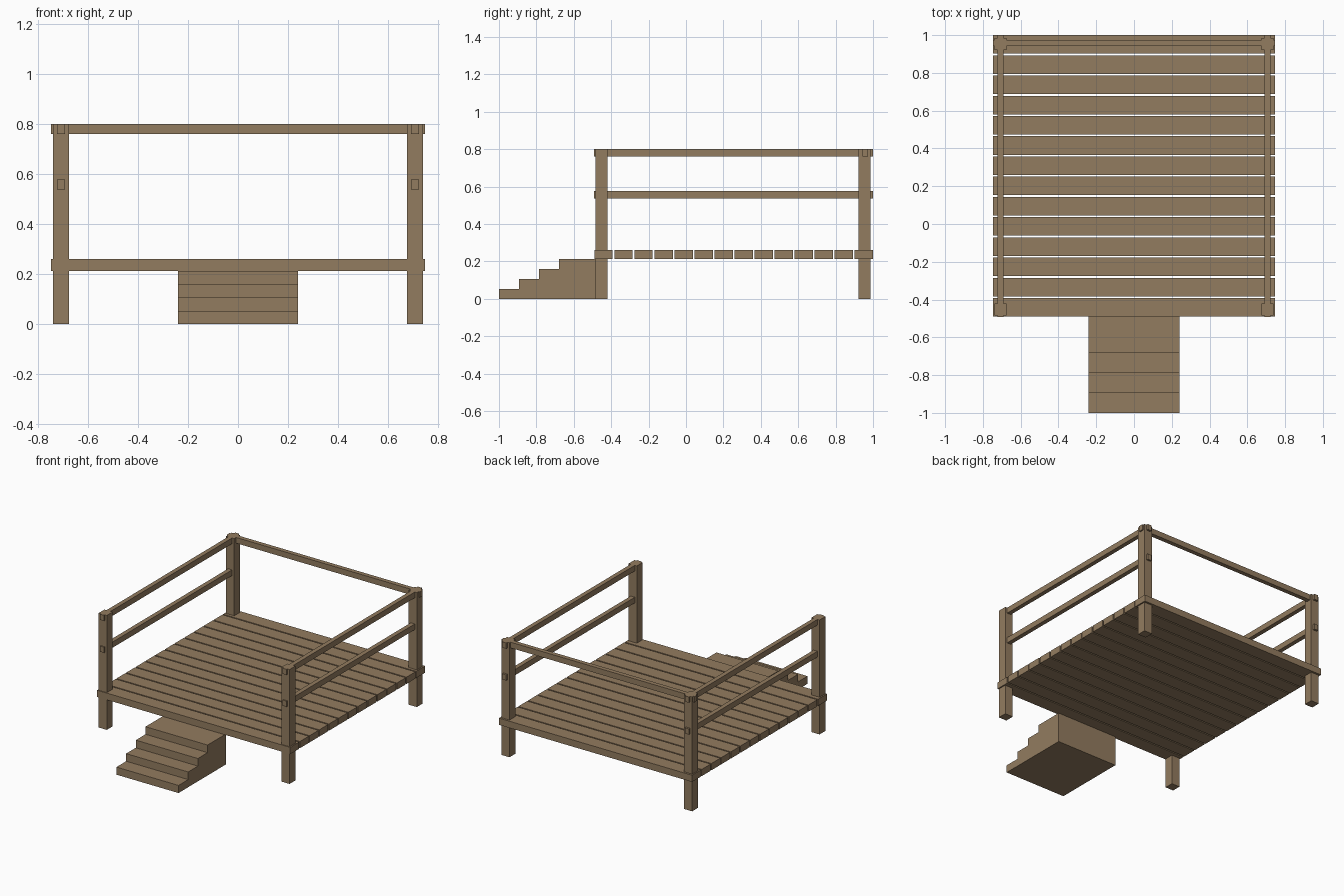
import bpy
import bmesh

if "Cube" in bpy.data.objects:
    bpy.data.objects.remove(bpy.data.objects["Cube"], do_unlink=True)

wood = bpy.data.materials.new("weathered_wood")
wood.use_nodes = True
colour = (0.29, 0.20, 0.115, 1)
wood.diffuse_color = colour
wood.node_tree.nodes["Principled BSDF"].inputs["Base Color"].default_value = colour


def add_object(name, bm):
    bmesh.ops.recalc_face_normals(bm, faces=bm.faces)
    mesh = bpy.data.meshes.new(name)
    bm.to_mesh(mesh)
    bm.free()
    mesh.materials.append(wood)
    obj = bpy.data.objects.new(name, mesh)
    bpy.context.collection.objects.link(obj)
    return obj


def box(name, xs, ys, zs):
    """Box spanning the given (low, high) ranges."""
    bm = bmesh.new()
    bmesh.ops.create_cube(bm, size=1)
    for v in bm.verts:
        v.co = [r[0] if c < 0 else r[1] for c, r in zip(v.co, (xs, ys, zs))]
    return add_object(name, bm)


FRONT, BACK, HALF = -0.49, 1.0, 0.747
DECK_BOTTOM, DECK_TOP, RAIL_TOP = 0.213, 0.26, 0.80
RAIL = 0.04

# Deck planks with narrow open gaps
count, width = 14, 0.098
pitch = (BACK - FRONT - width) / (count - 1)
for i in range(count):
    y = FRONT + i * pitch
    box(f"deck_plank_{i + 1}", (-HALF, HALF), (y, y + width), (DECK_BOTTOM, DECK_TOP))

# Corner posts and side rails
for side, s in (("left", 1), ("right", -1)):
    px = sorted((s * 0.675, s * 0.738))
    rx = sorted((s * 0.691, s * 0.722))
    for end, y in (("front", -0.485), ("back", 0.922)):
        box(f"{end}_{side}_post", px, (y, y + 0.064), (0, RAIL_TOP))
    for level, top in (("top", RAIL_TOP), ("middle", 0.577)):
        box(f"{side}_{level}_rail", rx, (FRONT - 0.003, BACK), (top - RAIL, top))

# Back rail
box("back_top_rail", (-HALF, HALF), (0.943, 0.974), (RAIL_TOP - RAIL, RAIL_TOP))

# Solid staircase: stepped side profile extruded across its width
steps, tread, rise = 4, 0.107, DECK_BOTTOM / 4
profile = [(-1.0, 0)]
for i in range(steps):
    y = -1.0 + i * tread
    profile += [(y, (i + 1) * rise)]
    profile += [(y + tread if i < steps - 1 else -0.475, (i + 1) * rise)]
profile.append((-0.475, 0))
bm = bmesh.new()
face = bm.faces.new([bm.verts.new((-0.24, y, z)) for y, z in profile])
grown = bmesh.ops.extrude_face_region(bm, geom=[face])
bmesh.ops.translate(bm, vec=(0.48, 0, 0),
                    verts=[g for g in grown["geom"] if isinstance(g, bmesh.types.BMVert)])
add_object("front_steps", bm)
